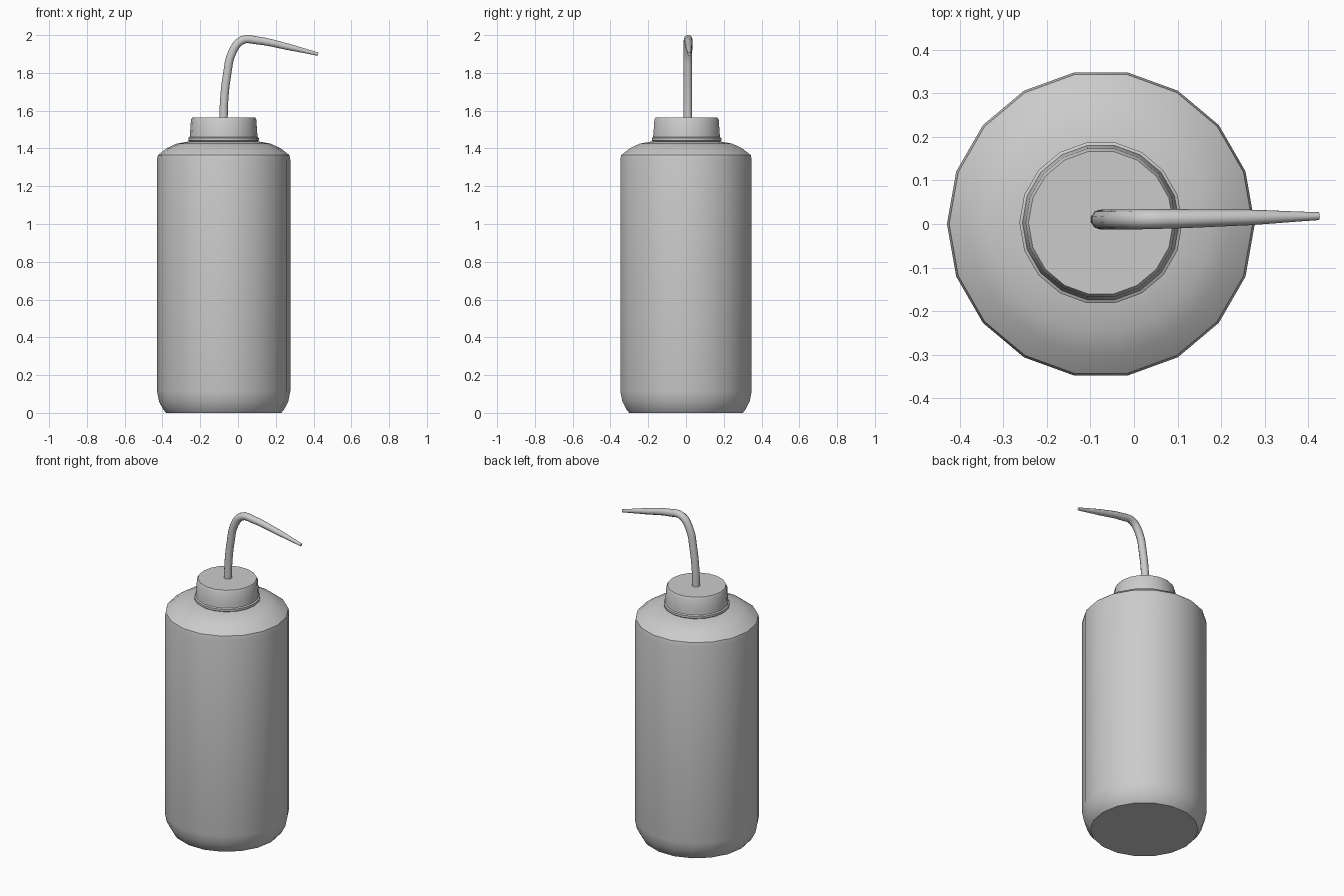
import bpy, bmesh, math

if "Cube" in bpy.data.objects:
    bpy.data.objects.remove(bpy.data.objects["Cube"])

CX, CY = -0.076, 0.003


def lathe(name, profile, cy, sides=18, angle=40):
    """Closed solid of revolution from (radius, z) pairs, capped at both ends."""
    bm = bmesh.new()
    rings = []
    for r, z in profile:
        rings.append([bm.verts.new((CX + r * math.cos(2 * math.pi * i / sides),
                                    cy + r * math.sin(2 * math.pi * i / sides), z))
                      for i in range(sides)])
    for a, b in zip(rings, rings[1:]):
        for i in range(sides):
            j = (i + 1) % sides
            bm.faces.new((a[i], a[j], b[j], b[i]))
    bm.faces.new(rings[0][::-1])
    bm.faces.new(rings[-1])
    me = bpy.data.meshes.new(name)
    bm.to_mesh(me)
    bm.free()
    ob = bpy.data.objects.new(name, me)
    bpy.context.collection.objects.link(ob)
    smooth(ob, angle)
    return ob


def smooth(ob, angle):
    bpy.ops.object.select_all(action='DESELECT')
    ob.select_set(True)
    bpy.context.view_layer.objects.active = ob
    bpy.ops.object.shade_smooth_by_angle(angle=math.radians(angle))


# Bottle with rounded base and shoulder
lathe("bottle_body", [(0.305, 0.0), (0.32, 0.018), (0.342, 0.06), (0.353, 0.115),
                      (0.353, 1.34), (0.348, 1.365), (0.30, 1.402),
                      (0.25, 1.425), (0.19, 1.436), (0.165, 1.44)], 0.0)

# Neck inside the cap
lathe("bottle_neck", [(0.165, 1.425), (0.165, 1.48)], CY)

# Collar ring under the cap
lathe("cap_collar", [(0.180, 1.436), (0.187, 1.442), (0.187, 1.455), (0.180, 1.46)], CY)

# Screw cap
lathe("cap", [(0.180, 1.458), (0.178, 1.48), (0.173, 1.552), (0.166, 1.565)], CY)

# Bent, tapering spout: x, y, z, radius
path = [(-0.077, 0.010, 1.54, 0.023), (-0.073, 0.010, 1.66, 0.023),
        (-0.058, 0.010, 1.79, 0.023), (-0.030, 0.010, 1.91, 0.023),
        (0.022, 0.011, 1.973, 0.023), (0.10, 0.012, 1.972, 0.022),
        (0.26, 0.015, 1.939, 0.018), (0.424, 0.018, 1.899, 0.009)]
cu = bpy.data.curves.new("spout", 'CURVE')
cu.dimensions = '3D'
cu.bevel_depth = 1.0
cu.bevel_resolution = 3
cu.resolution_u = 4
cu.use_fill_caps = True
sp = cu.splines.new('BEZIER')
sp.bezier_points.add(len(path) - 1)
for p, (x, y, z, r) in zip(sp.bezier_points, path):
    p.co = (x, y, z)
    p.radius = r
    p.handle_left_type = p.handle_right_type = 'AUTO'
spout = bpy.data.objects.new("spout", cu)
bpy.context.collection.objects.link(spout)
bpy.ops.object.select_all(action='DESELECT')
spout.select_set(True)
bpy.context.view_layer.objects.active = spout
bpy.ops.object.convert(target='MESH')
smooth(bpy.context.view_layer.objects.active, 50)
